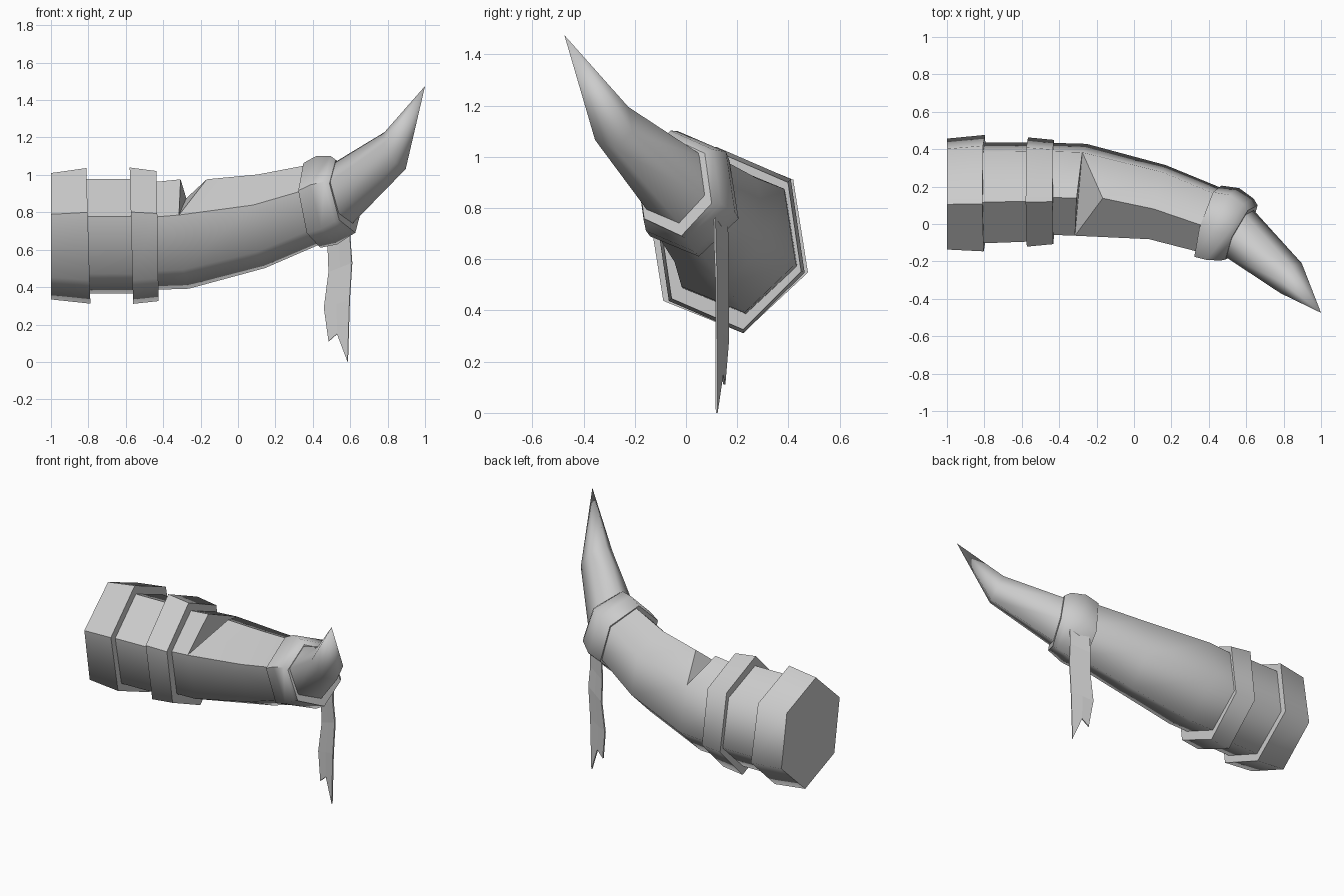
import bpy, bmesh
from math import radians, cos, sin

if "Cube" in bpy.data.objects:
    bpy.data.objects.remove(bpy.data.objects["Cube"])

SIDES = 6


def section(cx, cy, cz, r, sy, ty, tz):
    """Six-sided cross-section; ty/tz lean the ring along the horn's bend."""
    pts = []
    for k in range(SIDES):
        a = radians(100 - 60 * k)
        dy, dz = r * sy * cos(a), r * sin(a)
        pts.append((cx + ty * dy - tz * dz, cy + dy, cz + dz))
    return pts


def loft(name, sections, notch=None, tip=None):
    """Skin the sections; notch=(index, shift) opens a wedge in the top ridge."""
    bm = bmesh.new()
    sharp = []
    prev = first = None
    for i, s in enumerate(sections):
        ring = [bm.verts.new(p) for p in section(*s)]
        if prev:
            for k in range(SIDES):
                n = (k + 1) % SIDES
                bm.faces.new((prev[k], prev[n], ring[n], ring[k]))
        else:
            first = ring
        prev = ring
        if notch and notch[0] == i:
            sharp.append(bm.faces.new((ring[0], ring[5], ring[1])))
            moved = bm.verts.new(ring[0].co)
            moved.co.x += notch[1]
            prev = [moved] + ring[1:]
            sharp.append(bm.faces.new((moved, ring[1], ring[5])))
    sharp.append(bm.faces.new(first))
    if tip:
        t = bm.verts.new(tip)
        for k in range(SIDES):
            bm.faces.new((prev[k], prev[(k + 1) % SIDES], t))
    else:
        sharp.append(bm.faces.new(prev))
    bmesh.ops.recalc_face_normals(bm, faces=bm.faces)
    for f in bm.faces:
        f.smooth = f not in sharp
    for f in sharp:
        for e in f.edges:
            e.smooth = False
    # crisp ridges along the top front face
    for f in bm.faces:
        for e in f.edges:
            if len(e.link_faces) == 2:
                n = e.link_faces[0].normal + e.link_faces[1].normal
                along = abs(e.verts[0].co.x - e.verts[1].co.x) > 0.05
                if along and n.y < -0.2 and n.z > 0.3:
                    e.smooth = False
    me = bpy.data.meshes.new(name)
    bm.to_mesh(me)
    bm.free()
    ob = bpy.data.objects.new(name, me)
    bpy.context.collection.objects.link(ob)
    return ob


# Flared collar at the wide end
loft("base_collar", [(-1.0, .16, .672, .343, .92, 0, 0),
                     (-.80, .165, .674, .368, .9, 0, .03)])
# Neck between the collars
loft("neck", [(-.85, .165, .672, .312, .92, 0, 0),
              (-.50, .172, .672, .312, .9, 0, .03)])
# Second collar
loft("middle_collar", [(-.57, .171, .675, .370, .84, 0, .025),
                       (-.43, .171, .673, .353, .84, 0, .015)])
# Curved body with a wedge chipped out of its ridge
loft("horn_body", [(-.50, .19, .67, .290, .9, .04, .02),
                   (-.285, .183, .684, .297, .88, .1, .06),
                   (.125, .117, .752, .254, .83, .2, .05),
                   (.47, .0, .862, .205, .85, .35, .15)], notch=(1, .14))
# Rounded band near the tip
loft("tip_band", [(.395, .015, .837, .230, .88, .32, .15),
                  (.475, .0, .865, .240, .85, .38, .18),
                  (.550, -.03, .890, .215, .82, .45, .2),
                  (.575, -.045, .886, .198, .78, .5, .2)])
# Upturned point
loft("horn_tip", [(.53, -.02, .875, .175, .82, .45, .2),
                  (.84, -.29, 1.13, .100, .85, .5, .5)],
     tip=(1.0, -.475, 1.475))

# Hanging ribbon with a swallow-tail end: (left x, left y, left z, right x, right y, right z)
rows = [(.490, .160, .77, .600, .112, .77),
        (.480, .163, .62, .600, .113, .66),
        (.485, .165, .48, .610, .118, .53),
        (.460, .165, .29, .597, .118, .33)]
bm = bmesh.new()
prev = None
for a, b, c, d, e, f in rows:
    cur = [bm.verts.new(p) for p in
           ((a, b, c), ((a + d) / 2, (b + e) / 2, (c + f) / 2), (d, e, f))]
    if prev:
        for k in range(2):
            bm.faces.new((prev[k], prev[k + 1], cur[k + 1], cur[k]))
    prev = cur
end = [bm.verts.new(p) for p in ((.485, .150, .11), (.53, .142, .15), (.587, .120, 0))]
for k in range(2):
    bm.faces.new((prev[k], prev[k + 1], end[k + 1], end[k]))
me = bpy.data.meshes.new("ribbon")
bm.to_mesh(me)
bm.free()
ribbon = bpy.data.objects.new("ribbon", me)
bpy.context.collection.objects.link(ribbon)
solid = ribbon.modifiers.new("thickness", 'SOLIDIFY')
solid.thickness = .008
solid.offset = 0
